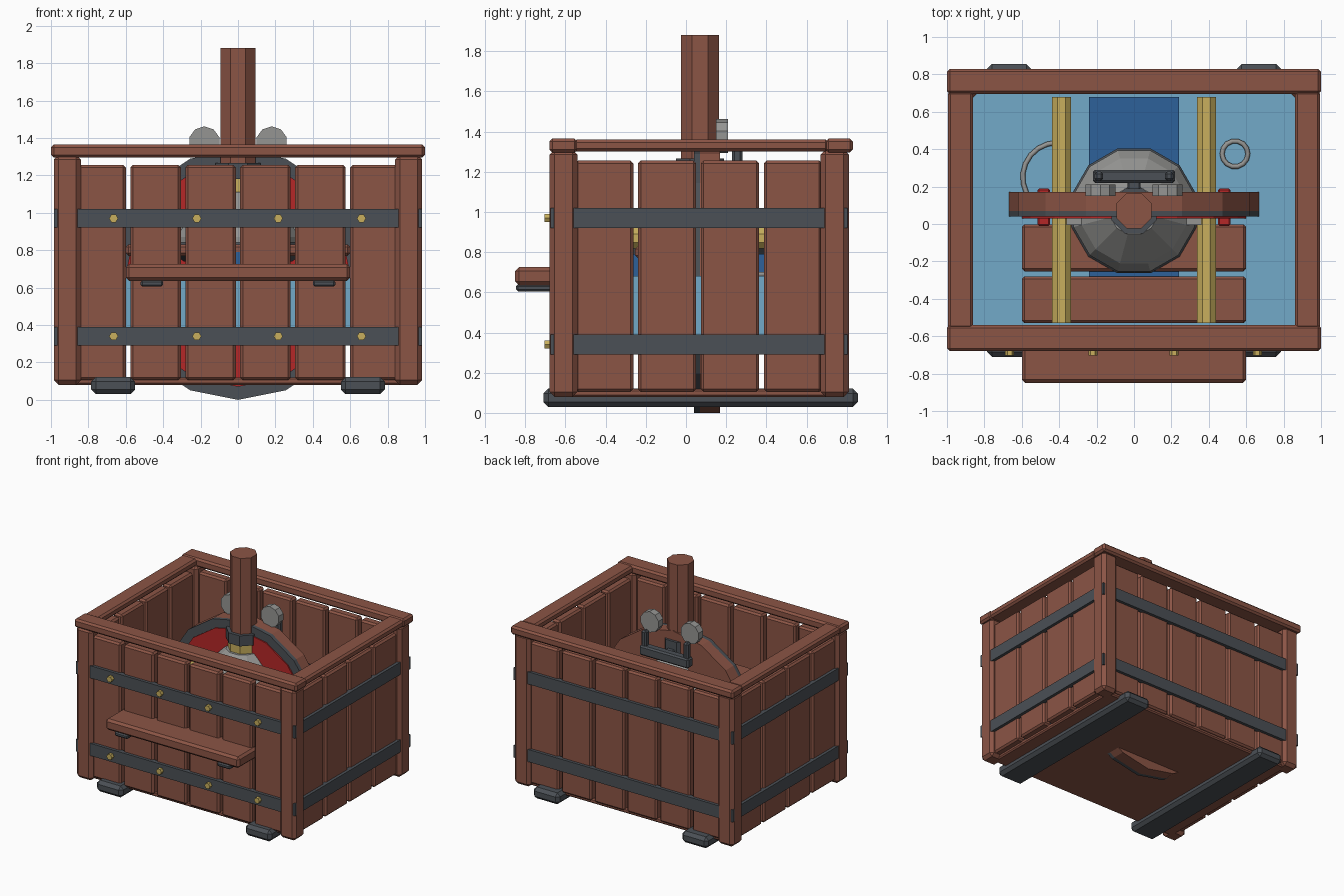
import bpy
import bmesh
from math import pi, cos, sin
from mathutils import Matrix, Vector

cube = bpy.data.objects.get("Cube")
if cube:
    bpy.data.objects.remove(cube, do_unlink=True)


def material(name, *rgb):
    m = bpy.data.materials.new(name)
    m.use_nodes = True
    m.diffuse_color = (*rgb, 1)
    m.node_tree.nodes["Principled BSDF"].inputs["Base Color"].default_value = (*rgb, 1)
    return m


WOOD = material("red brown wood", 0.26, 0.09, 0.06)
IRON = material("dark iron", 0.07, 0.08, 0.092)
GOLD = material("brass", 0.58, 0.43, 0.11)
RED = material("red paint", 0.46, 0.02, 0.02)
STEEL = material("light steel", 0.3, 0.3, 0.29)
SKY = material("light blue", 0.17, 0.4, 0.58)
BLUE = material("deep blue", 0.026, 0.12, 0.32)


def finish(name, bm, mat):
    bmesh.ops.recalc_face_normals(bm, faces=bm.faces)
    me = bpy.data.meshes.new(name)
    bm.to_mesh(me)
    bm.free()
    me.materials.append(mat)
    ob = bpy.data.objects.new(name, me)
    bpy.context.collection.objects.link(ob)
    return ob


def box(name, mat, x, y, z, bevel=0.0):
    """Box between pairs of limits, with chamfered edges."""
    bm = bmesh.new()
    bmesh.ops.create_cube(bm, size=1)
    lims = (x, y, z)
    for v in bm.verts:
        v.co = Vector([(l[0] + l[1]) / 2 + c * (l[1] - l[0]) for c, l in zip(v.co, lims)])
    if bevel:
        bmesh.ops.bevel(bm, geom=bm.edges[:], offset=bevel, segments=1, affect='EDGES')
    return finish(name, bm, mat)


def lathe(name, mat, profile, centre, sides, axis='Z', turn=0.0):
    """Spin (radius, height) points round an axis; the y axis runs to the back."""
    bm = bmesh.new()
    rot = Matrix.Rotation(-pi / 2, 4, 'X') if axis == 'Y' else Matrix()
    rings = []
    for r, h in profile:
        rings.append([bm.verts.new(rot @ Vector((r * cos(turn + 2 * pi * i / sides),
                                                 r * sin(turn + 2 * pi * i / sides), h)) + Vector(centre))
                      for i in range(sides)])
    for a, b in zip(rings, rings[1:]):
        for i in range(sides):
            j = (i + 1) % sides
            bm.faces.new((a[i], a[j], b[j], b[i]))
    if profile[0] != profile[-1]:
        bm.faces.new(rings[0][::-1])
        bm.faces.new(rings[-1])
    return finish(name, bm, mat)


def rod(name, mat, centre, r, length, sides, axis='Z', turn=0.0):
    return lathe(name, mat, [(r, 0), (r, length)], centre, sides, axis, turn)


def wire(name, mat, centre, radius, thick, start, end, steps):
    """Bent round wire lying flat."""
    cu = bpy.data.curves.new(name, 'CURVE')
    cu.dimensions = '3D'
    cu.bevel_depth = thick
    cu.bevel_resolution = 1
    closed = abs(end - start) >= 2 * pi - 0.01
    sp = cu.splines.new('POLY')
    sp.points.add(steps - 1)
    for i, p in enumerate(sp.points):
        a = start + (end - start) * i / (steps if closed else steps - 1)
        p.co = (centre[0] + radius * cos(a), centre[1] + radius * sin(a), centre[2], 1)
    sp.use_cyclic_u = closed
    cu.materials.append(mat)
    bpy.context.collection.objects.link(bpy.data.objects.new(name, cu))


FRONT, BACK = -0.68, 0.81
SIDES = ((-1, "right"), (1, "left"))


def span(s, a, b):
    return tuple(sorted((s * a, s * b)))


# Crate floor
box("floor", WOOD, (-0.9, 0.9), (-0.62, 0.76), (0.08, 0.12), 0.01)

# Corner posts, side rails and skids
for s, side in SIDES:
    box(side + "_front_post", WOOD, span(s, 0.84, 0.985), (FRONT, -0.54), (0.08, 1.31), 0.025)
    box(side + "_back_post", WOOD, span(s, 0.84, 0.985), (0.67, BACK), (0.08, 1.31), 0.025)
    box(side + "_top_rail", WOOD, span(s, 0.86, 0.995), (-0.56, 0.71), (1.3, 1.36), 0.015)
    box(side + "_skid", IRON, span(s, 0.55, 0.785), (-0.71, 0.855), (0.03, 0.122), 0.025)
box("front_top_rail", WOOD, (-1, 1), (FRONT, -0.54), (1.295, 1.365), 0.015)
box("back_top_rail", WOOD, (-1, 1), (0.695, 0.83), (1.295, 1.365), 0.015)

# Wall planks
for i in range(6):
    x = -0.735 + i * 0.294
    lim = (x - 0.135, x + 0.135)
    box(f"front_plank_{i}", WOOD, lim, (-0.65, -0.575), (0.105, 1.255), 0.014)
    box(f"back_plank_{i}", WOOD, lim, (0.705, 0.78), (0.105, 1.255), 0.014)
for i in range(4):
    y = -0.407 + i * 0.313
    for s, side in SIDES:
        box(f"{side}_plank_{i}", WOOD, span(s, 0.875, 0.955), (y - 0.145, y + 0.145),
            (0.105, 1.255), 0.014)

# Iron bands and brass bolts
for z, level in ((0.34, "lower"), (0.97, "upper")):
    zs = (z - 0.05, z + 0.05)
    box(level + "_front_band", IRON, (-0.984, 0.984), (-0.674, -0.635), zs)
    box(level + "_back_band", IRON, (-0.984, 0.984), (0.765, 0.804), zs)
    for s, side in SIDES:
        box(f"{level}_{side}_band", IRON, span(s, 0.94, 0.979), (-0.674, 0.804), zs)
    for x in (-0.665, -0.22, 0.215, 0.66):
        lathe(level + "_bolt", GOLD, [(0.026, 0), (0.026, 0.02), (0.018, 0.035)][::-1],
              (x, -0.67, z), 6, 'Y').scale.y = 1
        rod(level + "_bolt_head", GOLD, (x, -0.703, z), 0.024, 0.04, 6, 'Y')

# Front shelf and brackets
box("front_shelf", WOOD, (-0.6, 0.6), (-0.85, -0.6), (0.635, 0.725), 0.018)
for s, side in SIDES:
    box(side + "_shelf_bracket", IRON, span(s, 0.4, 0.52), (-0.845, -0.6), (0.605, 0.64), 0.01)

# Blue contents, inner boards and brass rails
box("blue_block", SKY, (-0.86, 0.86), (-0.56, 0.7), (0.3, 0.68))
box("deep_blue_strip", BLUE, (-0.24, 0.24), (-0.53, 0.68), (0.67, 0.79))
for i, y in enumerate((-0.53, -0.253)):
    box(f"inner_board_{i}", WOOD, (-0.6, 0.6), (y, y + 0.25), (0.77, 0.83), 0.014)
for s, side in SIDES:
    rod(side + "_brass_rail", GOLD, (s * 0.388, -0.53, 0.87), 0.056, 1.21, 8, 'Y', pi / 8)

# Round shield with iron rim and red face
HUB = (0, 0, 0.67)
rod("shield_back", WOOD, (0, 0.07, 0.67), 0.67, 0.1, 16, 'Y')
lathe("shield_rim", IRON, [(0.67, 0.04), (0.67, 0.072), (0.6, 0.072), (0.6, 0.04), (0.67, 0.04)],
      HUB, 16, 'Y')
rod("shield_face", RED, (0, 0.03, 0.67), 0.6, 0.045, 16, 'Y')
for s, side in SIDES:
    box(side + "_red_clamp", RED, span(s, 0.45, 0.515), (-0.01, 0.19), (0.88, 0.94), 0.008)
box("steel_crossbar", STEEL, (-0.36, 0.36), (-0.005, 0.03), (0.9, 0.95))

# Steel dome, collars and mast
AXIS = (0, 0.07, 0)
lathe("dome_edge", IRON, [(0.3, 0.74), (0.345, 0.77), (0.345, 0.83), (0.32, 0.86)], AXIS, 12, 'Z', pi / 12)
lathe("dome", STEEL, [(0.335, 0.8), (0.335, 0.87), (0.29, 0.95), (0.13, 1.11)], AXIS, 12, 'Z', pi / 12)
rod("brass_collar", GOLD, (0, 0.07, 1.09), 0.115, 0.1, 8, 'Z', pi / 8)
rod("iron_collar", IRON, (0, 0.07, 1.18), 0.13, 0.085, 8, 'Z', pi / 8)
rod("mast", WOOD, (0, 0.07, 1.1), 0.102, 0.78, 8, 'Z', pi / 8)

# Steel discs and the forked iron bracket behind the mast
box("bracket_bar", IRON, (-0.22, 0.22), (0.22, 0.29), (1.13, 1.21), 0.012)
box("bracket_stem", IRON, (-0.035, 0.035), (0.12, 0.25), (1.14, 1.2), 0.008)
for s, side in SIDES:
    rod(side + "_steel_disc", STEEL, (s * 0.18, 0.15, 1.378), 0.084, 0.06, 10, 'Y', pi / 10)
    box(side + "_bracket_prong", IRON, span(s, 0.165, 0.21), (0.23, 0.28), (1.17, 1.33), 0.012)

# Loose wire ring and hook on the blue block
wire("small_ring", STEEL, (0.54, 0.375, 0.69), 0.069, 0.013, 0, 2 * pi, 14)
wire("wire_hook", STEEL, (-0.41, 0.25, 0.69), 0.185, 0.013, pi * 0.5, pi * 1.15, 8)
